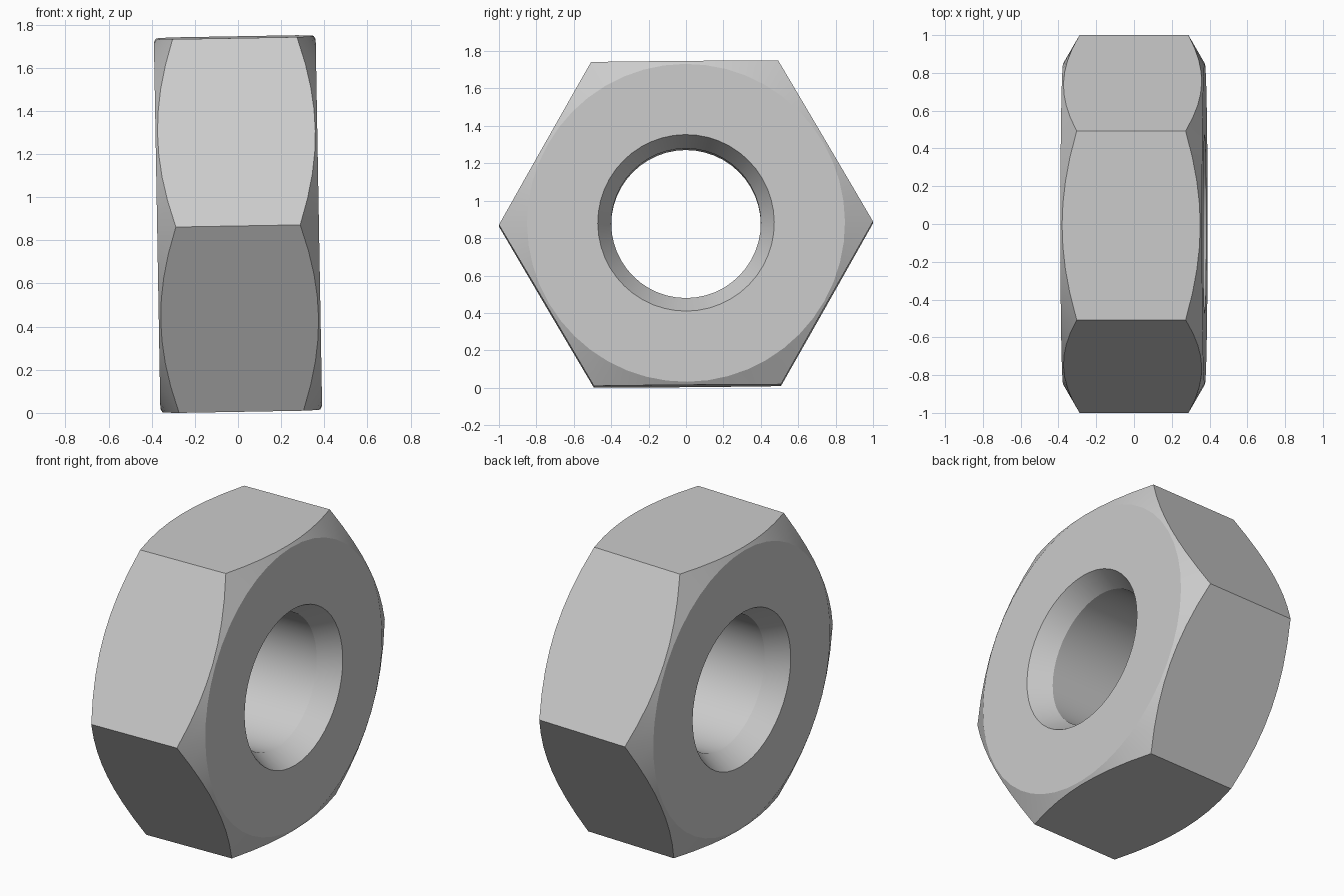
import bpy, bmesh, math
from mathutils import Matrix

if "Cube" in bpy.data.objects:
    bpy.data.objects.remove(bpy.data.objects["Cube"])

N = 48                    # segments around the axis (multiple of 6)
HALF = 0.375              # half thickness
FACE_R = 0.85             # flat washer face radius
BORE_R, MOUTH_R, MOUTH_D = 0.40, 0.472, 0.125
SLOPE = math.tan(math.radians(30))
APOTHEM = math.cos(math.radians(30))


def hex_radius(a):
    # distance to the hexagon outline, with corners at 0, 60, 120...
    return APOTHEM / math.cos(a % (math.pi / 3) - math.pi / 6)


def section(a):
    # closed cross-section (x, radius) at angle a
    r = hex_radius(a)
    side = [(HALF - MOUTH_D, BORE_R), (HALF, MOUTH_R), (HALF, FACE_R),
            (HALF - (r - FACE_R) * SLOPE, r)]
    return side + [(-x, q) for x, q in reversed(side)]


# hex nut swept around the x axis
bm = bmesh.new()
rings = []
for i in range(N):
    a = 2 * math.pi * i / N
    rings.append([bm.verts.new((x, q * math.cos(a), q * math.sin(a)))
                  for x, q in section(a)])
for i in range(N):
    p, q = rings[i], rings[(i + 1) % N]
    for k in range(len(p)):
        m = (k + 1) % len(p)
        bm.faces.new((p[k], p[m], q[m], q[k]))
bmesh.ops.recalc_face_normals(bm, faces=bm.faces)

# slight tilt, then rest on the ground
tilt = Matrix.Rotation(math.radians(-1), 4, 'Y') @ Matrix.Rotation(math.radians(0.5), 4, 'X')
bm.transform(tilt)
bm.transform(Matrix.Translation((0, 0, -min(v.co.z for v in bm.verts))))

mesh = bpy.data.meshes.new("hex_nut")
bm.to_mesh(mesh)
bm.free()
nut = bpy.data.objects.new("hex_nut", mesh)
bpy.context.collection.objects.link(nut)
bpy.context.view_layer.objects.active = nut
nut.select_set(True)
bpy.ops.object.shade_smooth_by_angle(angle=math.radians(20))
